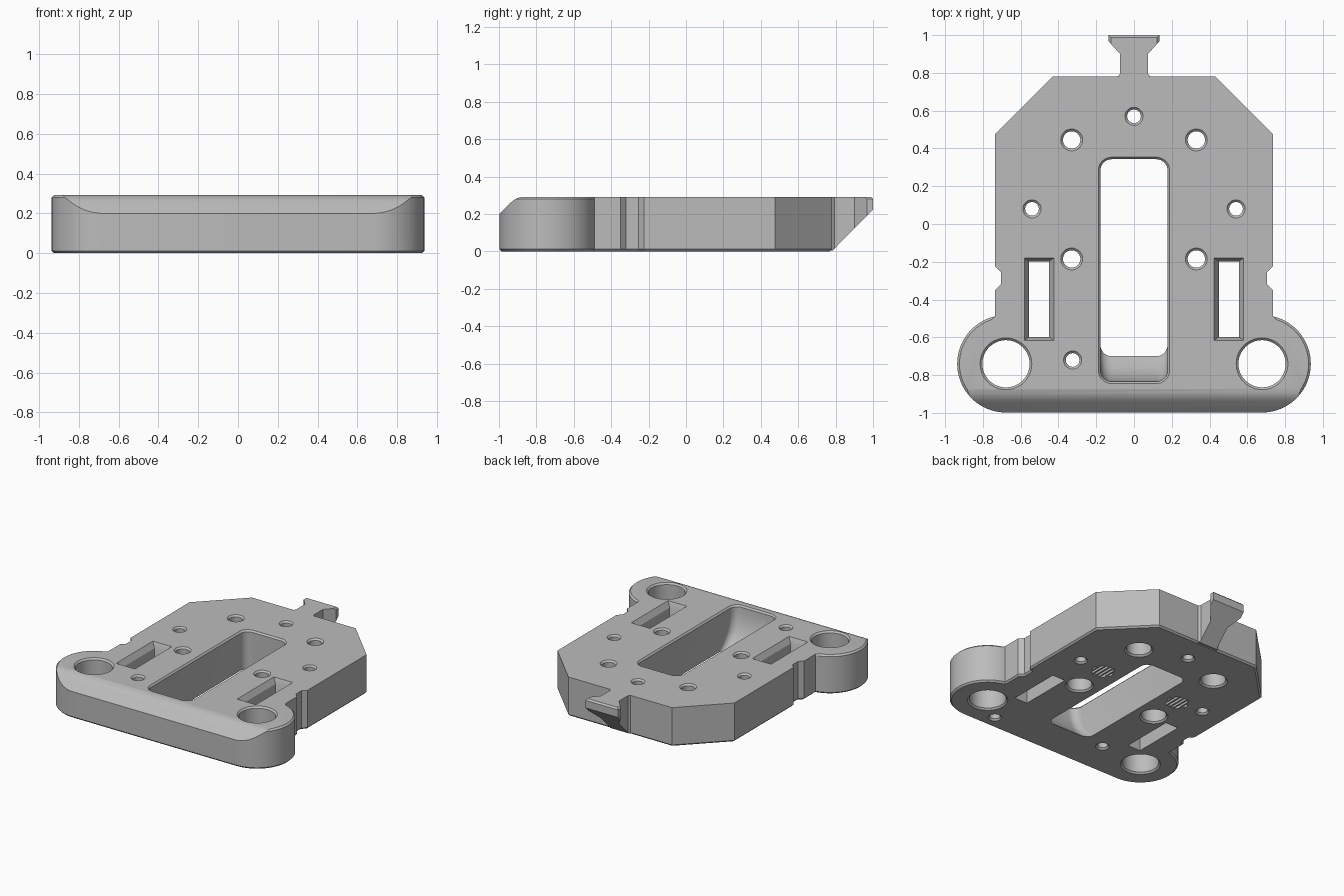
import bpy, bmesh, math

if "Cube" in bpy.data.objects:
    bpy.data.objects.remove(bpy.data.objects["Cube"], do_unlink=True)

H = 0.292   # plate thickness
C = 0.012   # small edge chamfer

grey = bpy.data.materials.new("mid_grey")
grey.use_nodes = True
grey.diffuse_color = (0.5, 0.5, 0.5, 1)
grey.node_tree.nodes["Principled BSDF"].inputs["Base Color"].default_value = (0.5, 0.5, 0.5, 1)


def loft(bm, rings):
    """Closed solid through rings of equal point count."""
    rows = [[bm.verts.new(p) for p in ring] for ring in rings]
    n = len(rows[0])
    faces = [bm.faces.new(rows[0][::-1]), bm.faces.new(rows[-1])]
    for a, b in zip(rows, rows[1:]):
        for i in range(n):
            j = (i + 1) % n
            faces.append(bm.faces.new((a[i], a[j], b[j], b[i])))
    bmesh.ops.recalc_face_normals(bm, faces=faces)


def circle(x, y, z, r, n=48, turn=0.0):
    return [(x + r * math.cos(turn + 2 * math.pi * i / n),
             y + r * math.sin(turn + 2 * math.pi * i / n), z) for i in range(n)]


def rounded_rect(x0, x1, y0, y1, r, z, n=8):
    pts = []
    corners = [(x1 - r, y1 - r), (x0 + r, y1 - r), (x0 + r, y0 + r), (x1 - r, y0 + r)]
    for k, (cx, cy) in enumerate(corners):
        for i in range(n + 1):
            a = math.pi / 2 * (k + i / n)
            pts.append((cx + r * math.cos(a), cy + r * math.sin(a), z))
    return pts


def rect(x, y, hx, hy, z):
    return [(x - hx, y - hy, z), (x + hx, y - hy, z), (x + hx, y + hy, z), (x - hx, y + hy, z)]


def side_prism(bm, profile, hx):
    """Profile in the y-z plane, run across x."""
    loft(bm, [[(x, y, z) for y, z in profile] for x in (-hx, hx)])


def mirrored(half):
    return half + [(-x, y) for x, y in reversed(half)]


def make(name, bm):
    mesh = bpy.data.meshes.new(name)
    bm.to_mesh(mesh)
    bm.free()
    ob = bpy.data.objects.new(name, mesh)
    mesh.materials.append(grey)
    bpy.context.collection.objects.link(ob)
    return ob


def combine(ob, other, operation):
    mod = ob.modifiers.new(operation.lower(), "BOOLEAN")
    mod.operation = operation
    mod.solver = "EXACT"
    mod.object = other
    bpy.context.view_layer.objects.active = ob
    bpy.ops.object.modifier_apply(modifier=mod.name)
    bpy.data.objects.remove(other, do_unlink=True)


# Plate outline: cropped back corners, side notches, round front ears
LX, LY, LR = 0.678, -0.74, 0.258
half = [(0.43, 0.78), (0.735, 0.475), (0.735, -0.225), (0.705, -0.255),
        (0.705, -0.32), (0.735, -0.35)]
start = math.acos((0.735 - LX) / LR)
for i in range(37):
    a = start + (-math.pi / 2 - start) * i / 36
    half.append((LX + LR * math.cos(a), LY + LR * math.sin(a)))
outline = mirrored(half)

bm = bmesh.new()
loft(bm, [[(x, y, z) for x, y in outline] for z in (0, H)])


def wants_chamfer(e):
    a, b = (v.co for v in e.verts)
    if a.z < 0.001 and b.z < 0.001:
        return True
    ear = min(abs(a.x), abs(b.x)) > LX - 0.01 and max(a.y, b.y) < -0.48
    return ear and min(a.z, b.z) > H - 0.001


bmesh.ops.bevel(bm, geom=[e for e in bm.edges if wants_chamfer(e)],
                offset=C, segments=1, affect="EDGES")
plate = make("mounting_plate", bm)

# Sloped, softened front top edge
bm = bmesh.new()
side_prism(bm, [(-1.1, 0.11), (-0.998, 0.2), (-0.94, 0.258), (-0.92, 0.275), (-0.9, 0.286),
                (-0.875, H), (-0.875, 0.4), (-1.1, 0.4)], 1.2)
combine(plate, make("front_slope_cutter", bm), "DIFFERENCE")

# Rear hook: flared head with an undercut slope
bm = bmesh.new()
tab = mirrored([(0.085, 0.74), (0.085, 0.78), (0.074, 0.795), (0.074, 0.90),
                (0.135, 0.968), (0.135, 1.0)])
loft(bm, [[(x, y, z) for x, y in tab] for z in (0.005, H)])
top_edges = [e for e in bm.edges
             if all(v.co.z > H - 0.001 and v.co.y > 0.95 for v in e.verts)]
bmesh.ops.bevel(bm, geom=top_edges, offset=C, segments=1, affect="EDGES")
hook = make("rear_hook", bm)
bm = bmesh.new()
side_prism(bm, [(0.68, -0.1), (1.1, -0.1), (1.1, 0.325)], 0.3)
combine(hook, make("hook_slope_cutter", bm), "DIFFERENCE")
combine(plate, hook, "UNION")

# All openings, gathered in one cutter
bm = bmesh.new()


def through_hole(x, y, r, recess=0.0):
    flare = C + 0.01
    if recess:
        rings = [(-0.01, recess + flare), (C, recess), (0.13, recess), (0.13, r)]
    else:
        rings = [(-0.01, r + flare), (C, r)]
    rings += [(H - C, r), (H + 0.01, r + flare)]
    loft(bm, [circle(x, y, z, rr) for z, rr in rings])


through_hole(0, 0.57, 0.036)
through_hole(-0.325, -0.72, 0.036)
loft(bm, [circle(0.49, -0.89, z, r) for z, r in ((-0.01, 0.055), (C, 0.036), (0.15, 0.036))])
for s in (-1, 1):
    through_hole(s * LX, LY, 0.125)                    # ear holes
    through_hole(s * 0.54, 0.08, 0.036)                # side holes
    for y in (0.445, -0.185):                          # recessed bolt holes
        through_hole(s * 0.33, y, 0.046, 0.085)
    # hexagonal pocket underneath
    loft(bm, [circle(s * 0.33, 0.064, z, 0.085, 6) for z in (-0.01, 0.1)])
    # rectangular window with chamfered rim
    loft(bm, [rect(s * 0.502, -0.398, hx, hy, z) for hx, hy, z in
              ((0.053, 0.2, -0.01), (0.053, 0.2, H - 0.04),
               (0.078, 0.218, H), (0.078, 0.218, H + 0.02))])

# Long centre slot with a curved ramp at its front end
slot = [(-0.675, -0.02, 0), (-0.70, 0, 0), (-0.757, 0.05, 0), (-0.797, 0.11, 0),
        (-0.822, 0.18, 0), (-0.832, 0.24, 0), (-0.834, H - C, 0), (-0.834, H + 0.01, 0.02)]
loft(bm, [rounded_rect(-0.178 - g, 0.178 + g, y - g, 0.343 + g, 0.06 + g, z)
          for y, z, g in slot])
combine(plate, make("openings_cutter", bm), "DIFFERENCE")

# Thin ribs bridging the hexagonal pockets
bm = bmesh.new()
for s in (-1, 1):
    for k in range(-2, 3):
        dx = k * 0.03
        reach = min(0.0735, (0.085 - abs(dx)) * math.sqrt(3))
        loft(bm, [rect(s * 0.33 + dx, 0.064, 0.006, reach, z) for z in (0.002, 0.02)])
make("pocket_ribs", bm)

# Smooth round walls, crisp edges
bpy.ops.object.select_all(action="DESELECT")
plate.select_set(True)
bpy.context.view_layer.objects.active = plate
bpy.ops.object.shade_smooth_by_angle(angle=math.radians(30))
